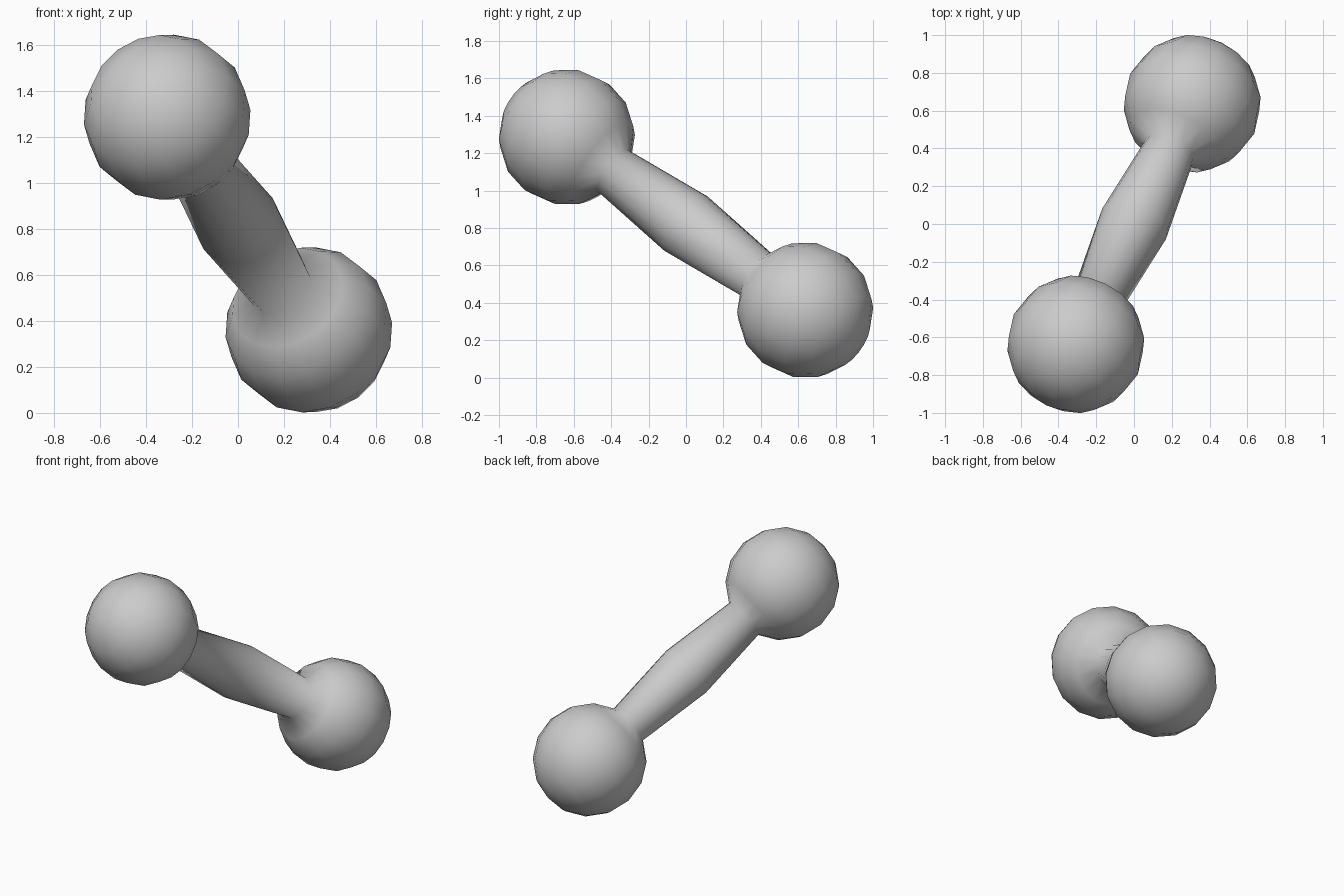
import bpy, bmesh, math
from mathutils import Vector

if "Cube" in bpy.data.objects:
    bpy.data.objects.remove(bpy.data.objects["Cube"])

SIDES = 16
R = 0.365                      # end ball radius
A = Vector((-0.308, -0.637, 1.286))
B = Vector((0.308, 0.637, 0.361))
half = (B - A).length / 2

# Half profile (radius, height): ball rings from pole to neck
ball = [(R * math.sin(math.pi * i / 8), half + R * math.cos(math.pi * i / 8))
        for i in range(1, 8)]
# Ball, swollen grip middle, mirrored ball
profile = ball + [(0.187, 0.0)] + [(r, -h) for r, h in reversed(ball)]

bm = bmesh.new()
rings = [[bm.verts.new((r * math.cos(2 * math.pi * k / SIDES),
                        r * math.sin(2 * math.pi * k / SIDES), h))
          for k in range(SIDES)] for r, h in profile]
poles = [bm.verts.new((0, 0, half + R)), bm.verts.new((0, 0, -half - R))]
for k in range(SIDES):
    n = (k + 1) % SIDES
    for a, b in zip(rings, rings[1:]):
        bm.faces.new((a[k], b[k], b[n], a[n]))
    bm.faces.new((poles[0], rings[0][k], rings[0][n]))
    bm.faces.new((poles[1], rings[-1][n], rings[-1][k]))
for f in bm.faces:
    f.smooth = True
bmesh.ops.recalc_face_normals(bm, faces=bm.faces)

# Tilt the lathed body onto the diagonal axis
rot = (A - B).to_track_quat('Z', 'Y').to_matrix().to_4x4()
bm.transform(rot)
bmesh.ops.translate(bm, verts=bm.verts, vec=(A + B) / 2)

mesh = bpy.data.meshes.new("dumbbell")
bm.to_mesh(mesh)
bm.free()
bpy.context.collection.objects.link(bpy.data.objects.new("dumbbell", mesh))
